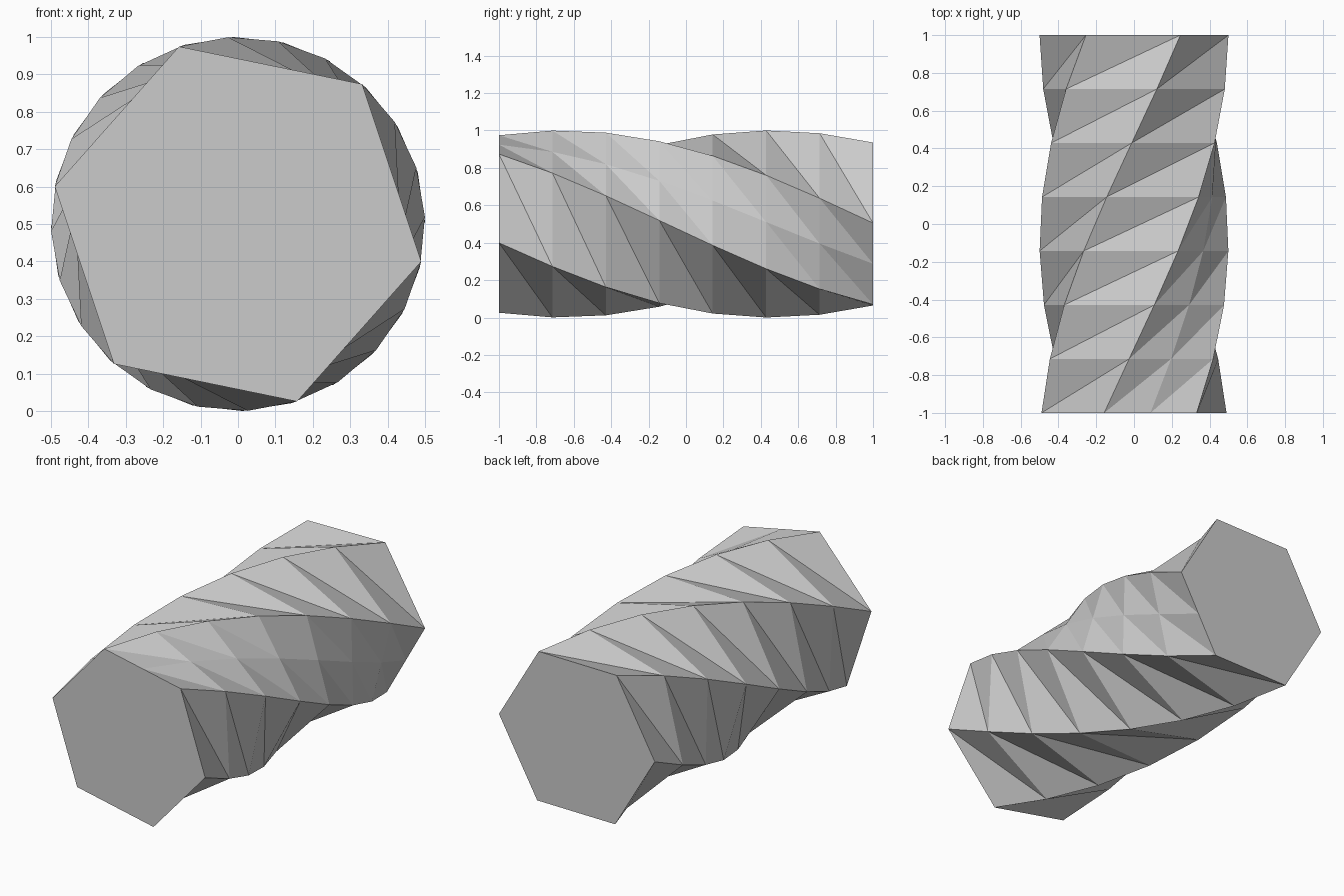
import bpy, bmesh
from math import radians, cos, sin
from mathutils import Vector

if "Cube" in bpy.data.objects:
    bpy.data.objects.remove(bpy.data.objects["Cube"])

SEGMENTS = 7        # lengthwise divisions
RADIUS = 0.5
START = 48.4        # angle of first corner on the front cap
STEP = -15.4        # twist per division


def ring_points(i):
    """Hexagon at division i, with one extra mid-edge point on the first side."""
    y = -1 + 2 * i / SEGMENTS
    pts = []
    for k in range(6):
        a = radians(START + i * STEP + 60 * k)
        pts.append(Vector((RADIUS * cos(a), y, 0.5 + RADIUS * sin(a))))
    pts.insert(1, (pts[0] + pts[1]) / 2)
    return pts


bm = bmesh.new()
rings = [[bm.verts.new(p) for p in ring_points(i)] for i in range(SEGMENTS + 1)]

# Twisted sides, split along the inward-folding diagonals
for front, back in zip(rings, rings[1:]):
    n = len(front)
    for k in range(n):
        j = (k + 1) % n
        bm.faces.new((front[k], front[j], back[k]))
        bm.faces.new((front[j], back[j], back[k]))

# Flat end caps
bm.faces.new(rings[0])
bm.faces.new(rings[-1])
bmesh.ops.recalc_face_normals(bm, faces=bm.faces[:])

mesh = bpy.data.meshes.new("twisted_hexagonal_bar")
bm.to_mesh(mesh)
bm.free()
bar = bpy.data.objects.new("twisted_hexagonal_bar", mesh)
bpy.context.collection.objects.link(bar)
